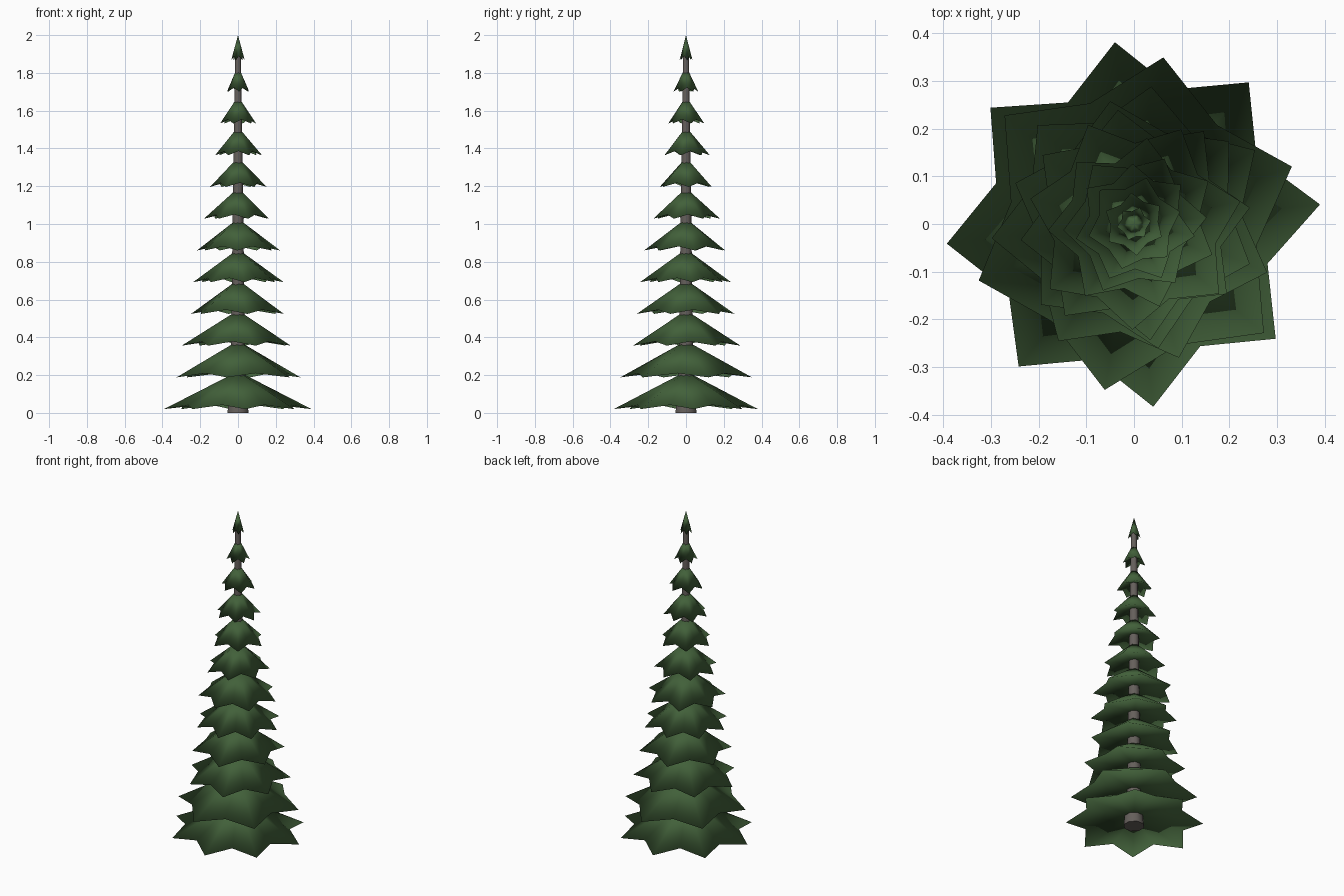
import bpy, bmesh, math, random

if "Cube" in bpy.data.objects:
    bpy.data.objects.remove(bpy.data.objects["Cube"])

random.seed(4)


def material(name, rgb):
    m = bpy.data.materials.new(name)
    m.diffuse_color = (*rgb, 1.0)
    m.use_nodes = True
    m.node_tree.nodes["Principled BSDF"].inputs["Base Color"].default_value = m.diffuse_color
    return m


GREEN = material("needle green", (0.054, 0.118, 0.042))
BARK = material("grey bark", (0.13, 0.115, 0.105))


def finish(name, bm, mat, angle):
    bmesh.ops.recalc_face_normals(bm, faces=bm.faces[:])
    mesh = bpy.data.meshes.new(name)
    bm.to_mesh(mesh)
    bm.free()
    mesh.materials.append(mat)
    ob = bpy.data.objects.new(name, mesh)
    bpy.context.collection.objects.link(ob)
    bpy.ops.object.select_all(action='DESELECT')
    ob.select_set(True)
    bpy.context.view_layer.objects.active = ob
    bpy.ops.object.shade_smooth_by_angle(angle=math.radians(angle))
    return ob


def branch_tier(name, tip_z, apex_z, radius, points, turn, jitter=0.03):
    """Star-edged cone with drooping notches and a slightly hollow underside."""
    bm = bmesh.new()
    apex = bm.verts.new((0, 0, apex_z))
    under = bm.verts.new((0, 0, tip_z + 0.045))
    rim = []
    for k in range(points * 2):
        tip = k % 2 == 0
        r = radius * (1.0 if tip else 0.76)
        if k:
            r *= 1 + random.uniform(-jitter, jitter * 0.5)
        a = math.radians(turn) + math.pi * k / points
        z = tip_z if tip else tip_z + 0.022
        rim.append(bm.verts.new((r * math.cos(a), r * math.sin(a), z)))
    for k in range(len(rim)):
        nxt = rim[(k + 1) % len(rim)]
        bm.faces.new((apex, rim[k], nxt))
        bm.faces.new((under, nxt, rim[k]))
    finish(name, bm, GREEN, 180)


# tapered trunk with a flared foot: (height, radius)
bm = bmesh.new()
rings = []
for z, r in [(0, 0.06), (0.2, 0.042), (0.7, 0.035), (1.3, 0.027), (1.92, 0.016)]:
    rings.append([bm.verts.new((r * math.cos(k * math.pi / 4 + math.pi / 8),
                                r * math.sin(k * math.pi / 4 + math.pi / 8), z))
                  for k in range(8)])
for lo, hi in zip(rings, rings[1:]):
    for k in range(8):
        j = (k + 1) % 8
        bm.faces.new((lo[k], lo[j], hi[j], hi[k]))
bm.faces.new(rings[0][::-1])
bm.faces.new(rings[-1])
finish("trunk", bm, BARK, 50)

# branch tiers, bottom to top: radius, number of tips, turn in degrees
tiers = [(0.392, 8, 6), (0.352, 6, 20), (0.297, 7, -20), (0.264, 6, 41),
         (0.245, 8, 8), (0.228, 7, 12), (0.180, 7, 30), (0.153, 6, 5),
         (0.128, 7, 40), (0.100, 6, 15), (0.066, 6, 35), (0.036, 6, 10)]
for i, (radius, points, turn) in enumerate(tiers):
    branch_tier(f"branch_tier_{i + 1}", 0.02 + 0.168 * i, 0.22 + 0.1618 * i,
                radius, points, turn)
